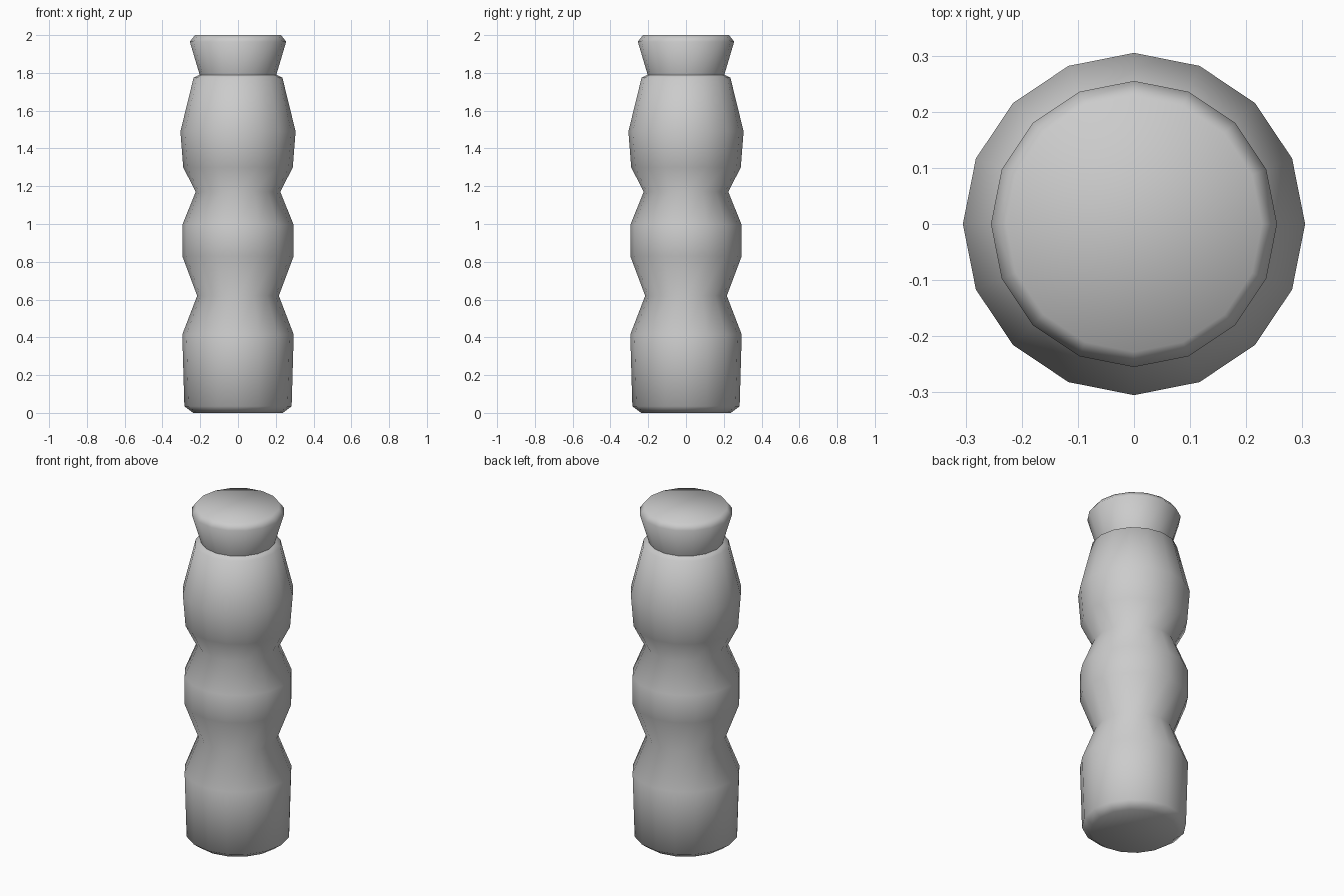
import bpy, bmesh
from math import cos, sin, tau

if "Cube" in bpy.data.objects:
    bpy.data.objects.remove(bpy.data.objects["Cube"])

SIDES = 16


def lathe(name, profile, close_bottom=False, close_top=False):
    """Revolve (radius, height) points around z into a smooth-shaded part."""
    bm = bmesh.new()
    rings = [[bm.verts.new((r * cos(tau * i / SIDES), r * sin(tau * i / SIDES), z))
              for i in range(SIDES)] for r, z in profile]
    for low, high in zip(rings, rings[1:]):
        for i in range(SIDES):
            j = (i + 1) % SIDES
            bm.faces.new((low[i], low[j], high[j], high[i]))
    if close_bottom:
        bm.faces.new(rings[0][::-1])
    if close_top:
        bm.faces.new(rings[-1])
    for face in bm.faces:
        face.smooth = True
    mesh = bpy.data.meshes.new(name)
    bm.to_mesh(mesh)
    bm.free()
    obj = bpy.data.objects.new(name, mesh)
    bpy.context.collection.objects.link(obj)
    return obj


# Body with three bulges and a narrow shoulder ledge
lathe("grip_body", [
    (0.237, 0.0), (0.284, 0.035), (0.295, 0.415), (0.216, 0.62),
    (0.295, 0.83), (0.295, 0.995), (0.224, 1.17), (0.29, 1.30),
    (0.305, 1.49), (0.235, 1.775), (0.203, 1.79)], close_bottom=True)

# Flared end cap sitting on the shoulder
lathe("flared_cap", [(0.203, 1.79), (0.255, 1.965), (0.228, 2.0)], close_top=True)
